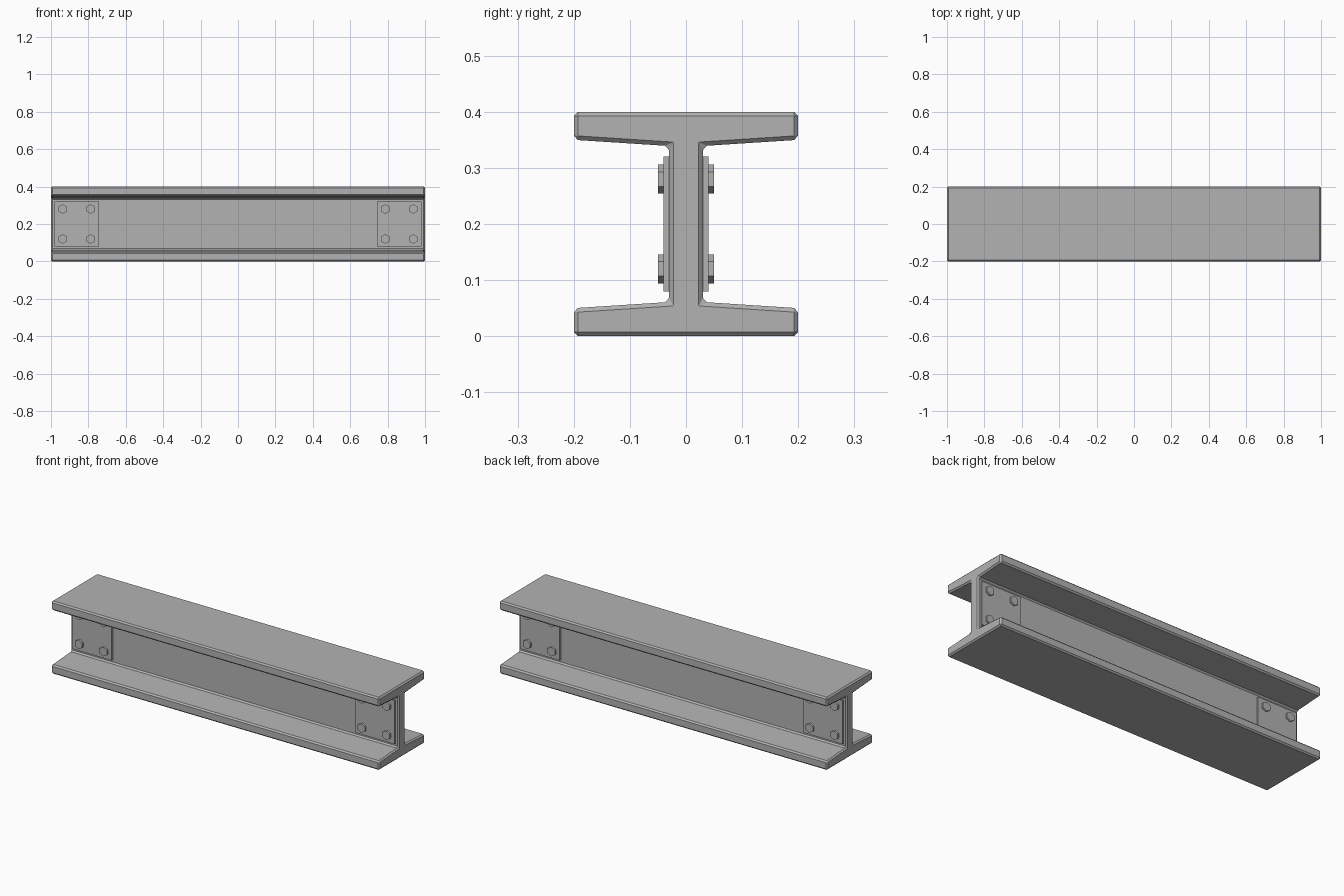
import bpy
import bmesh
from math import pi
from mathutils import Matrix

cube = bpy.data.objects.get("Cube")
if cube:
    bpy.data.objects.remove(cube, do_unlink=True)

steel = bpy.data.materials.new("steel_grey")
steel.use_nodes = True
color = (0.45, 0.45, 0.45, 1)
steel.diffuse_color = color
steel.node_tree.nodes["Principled BSDF"].inputs["Base Color"].default_value = color


def finish(bm, name):
    bmesh.ops.recalc_face_normals(bm, faces=bm.faces)
    mesh = bpy.data.meshes.new(name)
    bm.to_mesh(mesh)
    bm.free()
    mesh.materials.append(steel)
    obj = bpy.data.objects.new(name, mesh)
    bpy.context.collection.objects.link(obj)
    return obj


# I-beam: mirrored quarter profile extruded along x, with chamfered edges
MID = 0.2
quarter = [(0.03, 0.139), (0.2, 0.15), (0.2, 0.2)]
half = [(y, -z) for y, z in reversed(quarter)] + quarter
outline = half + [(-y, z) for y, z in reversed(half)]
bm = bmesh.new()
end = bm.faces.new([bm.verts.new((-1, y, MID + z)) for y, z in outline])
grown = bmesh.ops.extrude_face_region(bm, geom=[end])["geom"]
bmesh.ops.translate(bm, vec=(2, 0, 0),
                    verts=[v for v in grown if isinstance(v, bmesh.types.BMVert)])
if not end.is_valid or len(end.edges) and all(len(e.link_faces) == 1 for e in end.edges):
    bm.faces.new([v for v in bm.verts if v.co.x < 0])
beam = finish(bm, "beam")
bevel = beam.modifiers.new("chamfer", "BEVEL")
bevel.width = 0.0075
bevel.segments = 1
bevel.limit_method = "ANGLE"

# Bolted splice plates on both web faces at both ends
for side, side_name in ((-1, "front"), (1, "back")):
    for hand, hand_name in ((-1, "right"), (1, "left")):
        cx = hand * 0.862
        bm = bmesh.new()
        bmesh.ops.create_cube(bm, size=1, matrix=Matrix.Translation((cx, side * 0.033, MID))
                              @ Matrix.Diagonal((0.24, 0.014, 0.24, 1)))
        finish(bm, f"plate_{side_name}_{hand_name}")

        # Four hexagonal bolt heads, points up
        bm = bmesh.new()
        for dx in (-0.075, 0.075):
            for dz in (-0.08, 0.08):
                place = (Matrix.Translation((cx + dx, side * 0.043, MID + dz))
                         @ Matrix.Rotation(pi / 2, 4, "X"))
                bmesh.ops.create_cone(bm, cap_ends=True, segments=6, radius1=0.0256,
                                      radius2=0.0256, depth=0.014, matrix=place)
        finish(bm, f"bolts_{side_name}_{hand_name}")
